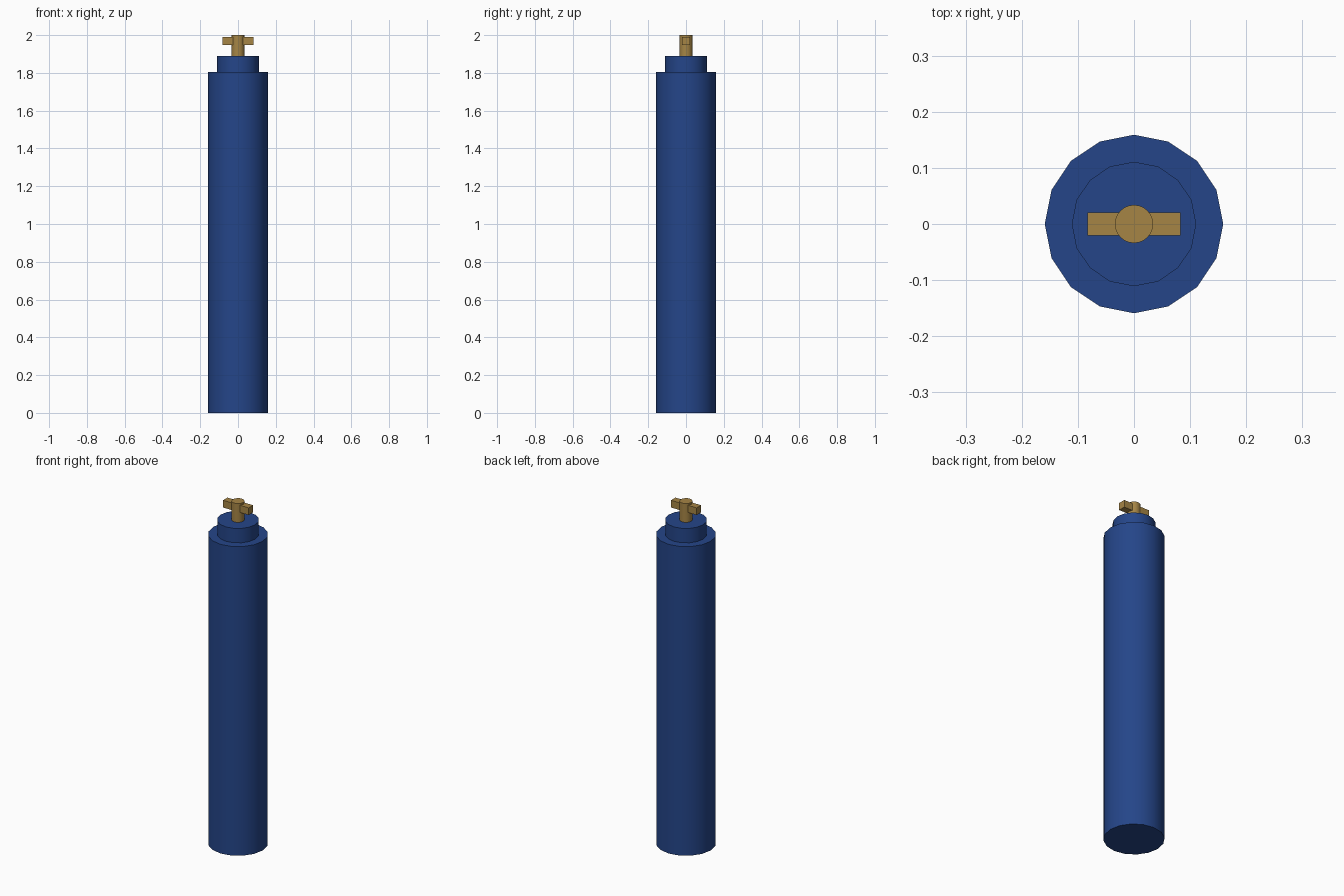
import bpy
import math

if "Cube" in bpy.data.objects:
    bpy.data.objects.remove(bpy.data.objects["Cube"])


def material(name, rgb):
    m = bpy.data.materials.new(name)
    m.diffuse_color = (*rgb, 1.0)
    m.use_nodes = True
    m.node_tree.nodes["Principled BSDF"].inputs["Base Color"].default_value = m.diffuse_color
    return m


blue = material("blue_paint", (0.018, 0.06, 0.25))
brass = material("brass", (0.38, 0.235, 0.06))


def cylinder(name, sides, radius, z0, z1, mat):
    # Rotated so that a corner lies on the +x axis
    bpy.ops.mesh.primitive_cylinder_add(vertices=sides, radius=radius, depth=z1 - z0,
                                        location=(0, 0, (z0 + z1) / 2))
    ob = bpy.context.object
    ob.name = name
    ob.data.materials.append(mat)
    bpy.ops.object.shade_smooth_by_angle(angle=math.radians(40))
    return ob


# Tank body, shoulder collar and valve stem
cylinder("tank_body", 16, 0.159, 0.0, 1.806, blue)
cylinder("tank_collar", 16, 0.111, 1.806, 1.89, blue)
cylinder("valve_stem", 24, 0.034, 1.89, 2.0, brass)

# Valve crossbar handle
bpy.ops.mesh.primitive_cube_add(size=1, location=(0, 0, 1.968))
bar = bpy.context.object
bar.name = "valve_handle"
bar.scale = (0.166, 0.041, 0.042)
bpy.ops.object.transform_apply(location=False, rotation=False, scale=True)
bar.data.materials.append(brass)
